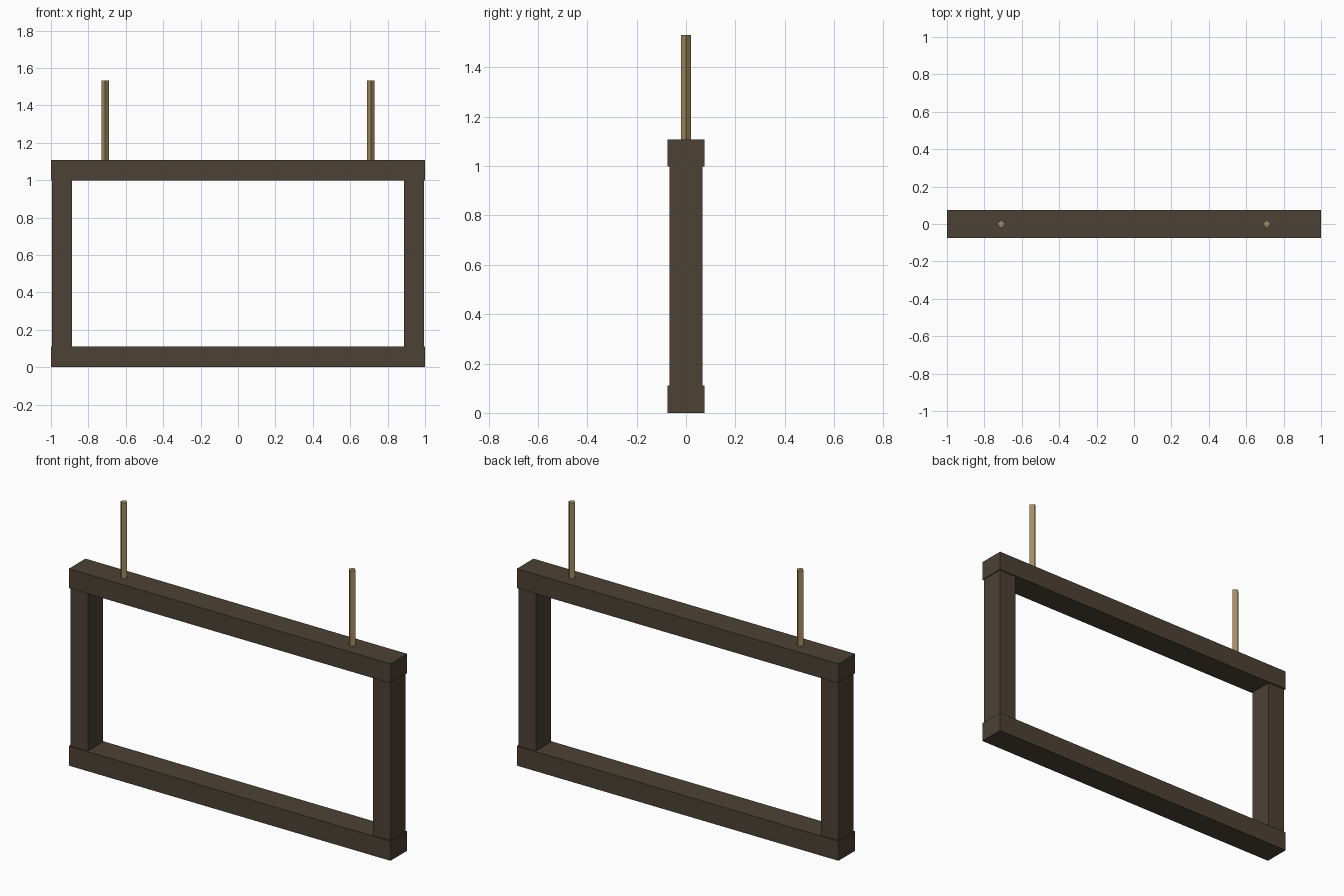
import bpy
import math

cube = bpy.data.objects.get("Cube")
if cube:
    bpy.data.objects.remove(cube, do_unlink=True)


def make_material(name, rgb):
    mat = bpy.data.materials.new(name)
    mat.use_nodes = True
    mat.diffuse_color = (*rgb, 1)
    bsdf = mat.node_tree.nodes["Principled BSDF"]
    bsdf.inputs["Base Color"].default_value = (*rgb, 1)
    bsdf.inputs["Roughness"].default_value = 0.9
    return mat


dark_wood = make_material("dark_wood", (0.075, 0.054, 0.035))
tan_rope = make_material("tan_rope", (0.37, 0.26, 0.12))


def finish(name, mat):
    obj = bpy.context.object
    obj.name = name
    bpy.ops.object.transform_apply(location=False, rotation=True, scale=True)
    obj.data.materials.append(mat)


def beam(name, x, width, depth, bottom, top):
    bpy.ops.mesh.primitive_cube_add(size=1, location=(x, 0, (bottom + top) / 2))
    bpy.context.object.scale = (width, depth, top - bottom)
    finish(name, dark_wood)


def rope(name, x, bottom, top):
    # Four-sided rod turned so that its corners point along x and y
    bpy.ops.mesh.primitive_cylinder_add(
        vertices=4, radius=0.021, depth=top - bottom,
        location=(x, 0, (bottom + top) / 2))
    finish(name, tan_rope)


# Horizontal rails
beam("bottom_rail", 0, 2.0, 0.148, 0, 0.11)
beam("top_rail", 0, 2.0, 0.148, 0.998, 1.107)

# Slightly thinner posts between the rails, and hanging ropes on top
for side, sign in (("left", 1), ("right", -1)):
    beam(side + "_post", sign * 0.941, 0.108, 0.134, 0.11, 0.998)
    rope(side + "_rope", sign * 0.71, 1.107, 1.532)
